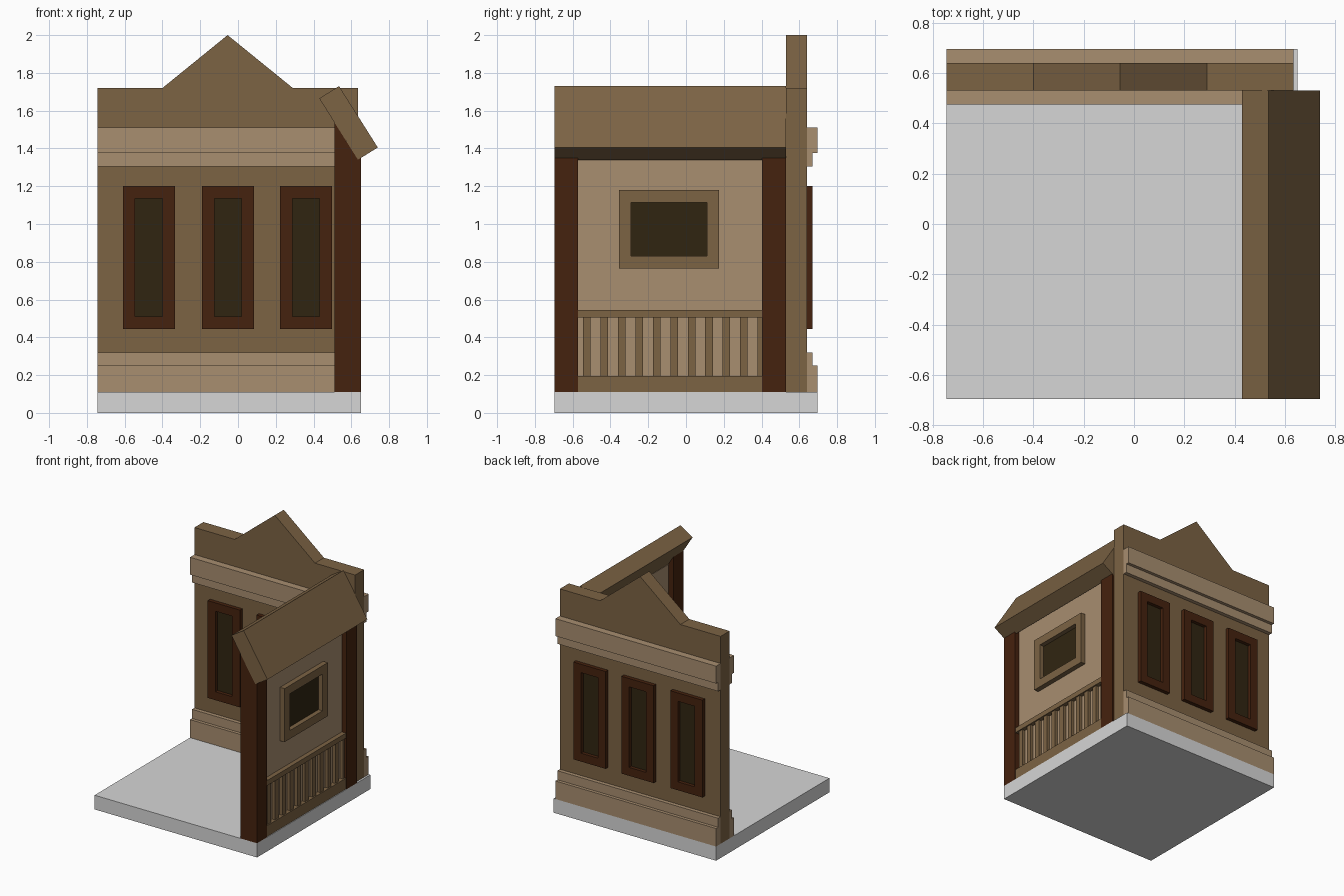
import bpy, bmesh
from mathutils import Vector

if "Cube" in bpy.data.objects:
    bpy.data.objects.remove(bpy.data.objects["Cube"])


def material(name, hex_code):
    def lin(c):
        c /= 255
        return c / 12.92 if c <= 0.04045 else ((c + 0.055) / 1.055) ** 2.4
    m = bpy.data.materials.new(name)
    rgb = [lin(int(hex_code[i:i + 2], 16)) for i in (0, 2, 4)]
    m.diffuse_color = (*rgb, 1)
    m.use_nodes = True
    m.node_tree.nodes["Principled BSDF"].inputs["Base Color"].default_value = m.diffuse_color
    return m


STONE = material("pale grey", "D6D6D6")
BROWN = material("mid brown", "7C6344")
TAN = material("light tan", "A88E70")
DARK = material("dark red brown", "45220E")
GLASS = material("dark glass", "302511")


def finish(name, bm, mat):
    bmesh.ops.recalc_face_normals(bm, faces=bm.faces)
    me = bpy.data.meshes.new(name)
    bm.to_mesh(me)
    bm.free()
    me.materials.append(mat)
    ob = bpy.data.objects.new(name, me)
    bpy.context.collection.objects.link(ob)
    return ob


def box(name, x, y, z, mat):
    bm = bmesh.new()
    bmesh.ops.create_cube(bm, size=1)
    for v in bm.verts:
        v.co = Vector([r[0] + (c + 0.5) * (r[1] - r[0]) for c, r in zip(v.co, (x, y, z))])
    return finish(name, bm, mat)


def place(axis, a, b, d):
    # axis x: profile in (y, z); axis y: profile in (x, z)
    return (d, a, b) if axis == "x" else (a, d, b)


def prism(name, profile, axis, span, mat):
    bm = bmesh.new()
    face = bm.faces.new([bm.verts.new(place(axis, a, b, span[0])) for a, b in profile])
    res = bmesh.ops.extrude_face_region(bm, geom=[face])
    move = Vector(place(axis, 0, 0, span[1] - span[0]))
    bmesh.ops.translate(bm, vec=move, verts=[g for g in res["geom"] if isinstance(g, bmesh.types.BMVert)])
    return finish(name, bm, mat)


def frame(name, outer, inner, axis, span, mat):
    # Rectangular ring; outer and inner are (a0, a1, z0, z1)
    bm = bmesh.new()
    loops = []
    for d in span:
        for a0, a1, z0, z1 in (outer, inner):
            loops.append([bm.verts.new(place(axis, a, z, d))
                          for a, z in ((a0, z0), (a1, z0), (a1, z1), (a0, z1))])
    for p, q in ((0, 1), (1, 3), (3, 2), (2, 0)):
        for i in range(4):
            j = (i + 1) % 4
            bm.faces.new((loops[p][i], loops[p][j], loops[q][j], loops[q][i]))
    return finish(name, bm, mat)


# Floor slab
box("floor_slab", (-0.745, 0.65), (-0.695, 0.695), (0, 0.11), STONE)

# Back wall with pointed parapet
prism("back_wall", [(-0.745, 0.11), (0.635, 0.11), (0.635, 1.72), (0.29, 1.72),
                    (-0.055, 2.0), (-0.40, 1.72), (-0.745, 1.72)], "y", (0.53, 0.64), BROWN)

# Stepped mouldings on both faces of the back wall
for side, face, s in (("inner", 0.53, -1), ("outer", 0.64, 1)):
    y1, y2 = face + s * 0.03, face + s * 0.055
    prism("base_moulding_" + side, [(face, 0.11), (y2, 0.11), (y2, 0.25), (y1, 0.25),
                                    (y1, 0.32), (face, 0.32)], "x", (-0.745, 0.635), TAN)
    prism("cornice_" + side, [(face, 1.305), (y1, 1.305), (y1, 1.375), (y2, 1.375),
                              (y2, 1.51), (face, 1.51)], "x", (-0.745, 0.635), TAN)

# Tall windows, visible from both sides
for i, cx in enumerate((-0.472, -0.053, 0.36)):
    frame(f"tall_window_frame_{i + 1}", (cx - 0.138, cx + 0.138, 0.445, 1.2),
          (cx - 0.072, cx + 0.072, 0.51, 1.135), "y", (0.50, 0.67), DARK)
    box(f"tall_window_glass_{i + 1}", (cx - 0.074, cx + 0.074), (0.527, 0.643), (0.508, 1.137), GLASS)

# Posts of the side wall, cut to the roof slope
post = [(0.51, 0.11), (0.65, 0.11), (0.65, 1.35), (0.635, 1.34), (0.51, 1.538)]
prism("front_post", post, "y", (-0.695, -0.573), DARK)
prism("rear_post", post, "y", (0.402, 0.53), DARK)

# Side wall panel, reaching into the roof
box("side_wall", (0.55, 0.61), (-0.58, 0.41), (0.11, 1.47), TAN)

# Side window
frame("side_window_frame", (-0.355, 0.175, 0.765, 1.18), (-0.29, 0.11, 0.83, 1.115),
      "x", (0.511, 0.649), BROWN)
box("side_window_glass", (0.547, 0.613), (-0.292, 0.112), (0.828, 1.117), GLASS)

# Railing on both sides of the panel
box("bottom_rail", (0.515, 0.645), (-0.58, 0.41), (0.11, 0.195), BROWN)
box("top_rail", (0.515, 0.645), (-0.58, 0.41), (0.505, 0.545), BROWN)
for i in range(11):
    y = -0.545 + i * 0.0924
    box(f"baluster_{i + 1}", (0.525, 0.635), (y, y + 0.04), (0.19, 0.51), BROWN)

# Sloping roof slab
prism("roof_slab", [(0.43, 1.665), (0.635, 1.34), (0.74, 1.405), (0.535, 1.73)],
      "y", (-0.695, 0.53), BROWN)
